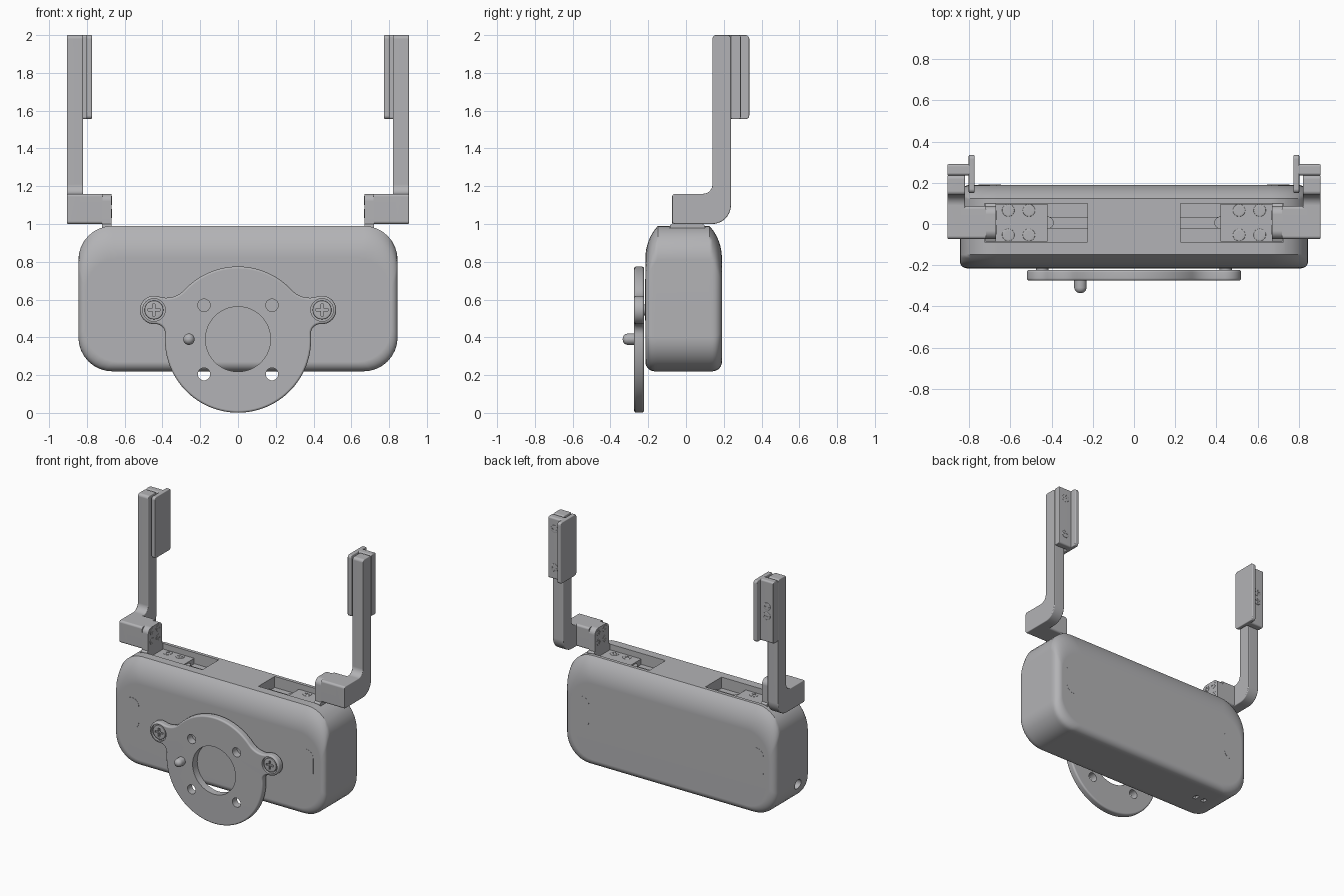
import bpy, bmesh, math
from math import pi, cos, sin, atan2, hypot, radians, sqrt
from mathutils import Vector

if "Cube" in bpy.data.objects:
    bpy.data.objects.remove(bpy.data.objects["Cube"])


def make(name, bm):
    bmesh.ops.recalc_face_normals(bm, faces=bm.faces)
    me = bpy.data.meshes.new(name)
    bm.to_mesh(me)
    bm.free()
    ob = bpy.data.objects.new(name, me)
    bpy.context.collection.objects.link(ob)
    return ob


def apply(ob, mod):
    bpy.context.view_layer.objects.active = ob
    bpy.ops.object.modifier_apply(modifier=mod.name)


def loft(name, rings):
    bm = bmesh.new()
    vs = [[bm.verts.new(p) for p in r] for r in rings]
    n = len(vs[0])
    for a, b in zip(vs, vs[1:]):
        for i in range(n):
            bm.faces.new((a[i], a[(i + 1) % n], b[(i + 1) % n], b[i]))
    bm.faces.new(vs[0])
    bm.faces.new(vs[-1])
    return make(name, bm)


def prism(name, pts, axis, a, b, bevel=0.0, limit=40):
    """Extrude a 2D outline along an axis from a to b."""
    place = {'x': lambda u, v, t: (t, u, v), 'y': lambda u, v, t: (u, t, v),
             'z': lambda u, v, t: (u, v, t)}[axis]
    ob = loft(name, [[place(u, v, t) for u, v in pts] for t in (a, b)])
    if bevel:
        m = ob.modifiers.new("bevel", 'BEVEL')
        m.width, m.segments, m.limit_method, m.angle_limit = bevel, 3, 'ANGLE', radians(limit)
        apply(ob, m)
    return ob


def rounded(corners, seg=8):
    """Outline from (u, v, radius) corners."""
    out, n = [], len(corners)
    for i, (u, v, r) in enumerate(corners):
        p = Vector((u, v))
        if r == 0:
            out.append((u, v))
            continue
        d0 = (Vector(corners[i - 1][:2]) - p).normalized()
        d1 = (Vector(corners[(i + 1) % n][:2]) - p).normalized()
        half = d0.angle(d1) / 2
        c = p + (d0 + d1).normalized() * r / sin(half)
        s, e = p + d0 * r / math.tan(half) - c, p + d1 * r / math.tan(half) - c
        out += arc(c, r, atan2(s.y, s.x), atan2(e.y, e.x), seg)
    return out


def arc(c, r, a0, a1, seg, ccw=False):
    d = (a1 - a0) % (2 * pi)
    if not ccw and d > pi:
        d -= 2 * pi
    return [(c[0] + r * cos(a0 + d * k / seg), c[1] + r * sin(a0 + d * k / seg)) for k in range(seg + 1)]


def rect(u0, u1, v0, v1, r=0.0):
    return rounded([(u0, v0, r), (u1, v0, r), (u1, v1, r), (u0, v1, r)])


def circle(u, v, r, n=32):
    return [(u + r * cos(2 * pi * k / n), v + r * sin(2 * pi * k / n)) for k in range(n)]


def cut(ob, cutter):
    m = ob.modifiers.new("cut", 'BOOLEAN')
    m.operation, m.object, m.solver = 'DIFFERENCE', cutter, 'EXACT'
    apply(ob, m)
    bpy.data.objects.remove(cutter)


# Unit cross-head screw, reused everywhere
screw_src = prism("screw_master", circle(0, 0, 1, 24), 'z', -0.4, 0.08, 0.07)
cut(screw_src, prism("c", rect(-.62, .62, -.13, .13), 'z', -.2, 1))
cut(screw_src, prism("c", rect(-.13, .13, -.62, .62), 'z', -.2, 1))
screw_mesh = screw_src.data
bpy.data.objects.remove(screw_src)


def screw(name, loc, direction, r):
    ob = bpy.data.objects.new(name, screw_mesh)
    bpy.context.collection.objects.link(ob)
    ob.location, ob.scale = loc, (r, r, r)
    ob.rotation_euler = Vector(direction).to_track_quat('Z', 'Y').to_euler()


# Housing: rounded rectangles lofted front to back, long arc along the top
def inset(d, depth, h):
    return h * (1 - sqrt(1 - (1 - d / depth) ** 2)) if d < depth else 0


def top_inset(d, depth=0.066, h=0.17):
    rho = (h * h + depth * depth) / (2 * depth)
    return h - sqrt(rho ** 2 - (rho - d) ** 2) if d < depth else 0


def ring(y, d, side):
    s, t, b = inset(d, side, side), top_inset(d), inset(d, 0.05, 0.05)
    return [(u, y, v) for u, v in rect(-0.845 + s, 0.845 - s, 0.22 + b, 0.99 - t, 0.18)]


steps = [0, .001, .004, .009, .016, .025, .036, .05, .066]
housing = loft("housing", [ring(-0.215 + d, d, 0.035) for d in steps]
               + [ring(0.19 - d, d, 0.05) for d in reversed(steps)])
cut(housing, prism("c", circle(-0.08, 0.38, 0.035), 'x', -0.9, -0.79))
for x in (-0.62, -0.55):
    cut(housing, prism("c", rect(x - .015, x + .015, -.02, .02), 'z', 0.1, 0.24))

for s, side in ((-1, "left"), (1, "right")):
    # Top pocket with guide rib
    cut(housing, prism("c", rect(*sorted((s * .225, s * .725)), -.087, .1), 'z', .91, 1.1))
    prism(side + "_guide_rib", rect(*sorted((s * .226, s * .43)), -.022, .033), 'z', .90, .925)
    prism(side + "_guide_boss", circle(s * .42, .006, .03), 'z', .90, .94)

    # Bracket: base plate and upright
    prism(side + "_bracket_base", rect(*sorted((s * .42, s * .68)), -.085, .098), 'z', .90, .95)
    prism(side + "_bracket_upright", rounded([(-.086, .9, 0), (.099, .9, 0), (.099, .995, .008),
          (.087, 1.0, 0), (.087, 1.16, .04), (-.073, 1.16, .04), (-.073, 1.0, 0), (-.086, .995, .008)]),
          'x', s * .67, s * .72)
    for x in (.51, .61):
        for y in (-.053, .066):
            screw(side + "_base_screw", (s * x, y, .95), (0, 0, 1), .03)
    for dy in (-.035, .035):
        for dz in (-.035, .035):
            screw(side + "_upright_screw", (s * .67, .007 + dy, 1.09 + dz), (-s, 0, 0), .024)

    # Arm: hinge block and bent bar
    prism(side + "_arm_block", rect(-.073, .087, 1.0, 1.16, .015), 'x', s * .718, s * .84)
    prism(side + "_arm_bar", rounded([(-.073, 1.0, .015), (.238, 1.0, .1), (.238, 2.0, .02),
          (.14, 2.0, .02), (.14, 1.16, .05), (-.073, 1.16, .015)], 10), 'x', s * .82, s * .905, .006)

    # Grip pad: inner plate plus strip behind the bar
    prism(side + "_pad_plate", rect(.15, .335, 1.555, 2.0, .02), 'x', s * .773, s * .802, .006)
    prism(side + "_pad_strip", rect(.236, .29, 1.555, 2.0, .012), 'x', s * .795, s * .905, .005)
    gap = .14 if s > 0 else .034
    for dz in (-gap, gap):
        screw(side + "_pad_screw", (s * .853, .29, 1.78 + dz), (0, 1, 0), .028)

    # Flush oval inlays on front and back of the housing
    for y0, y1 in ((-.2165, -.2), (.18, .1915)):
        prism(side + "_oval_inlay", rect(*sorted((s * .645, s * .755)), .49, .71, .054), 'y', y0, y1)

# Front plate: disc with two filleted ears
C, R, E, e = (0, 0.388), 0.387, (0.445, 0.545), 0.075


def fillet(f, sign):
    """Centre of a circle touching both the disc and the ear."""
    dx, dz = E[0] - C[0], E[1] - C[1]
    d = hypot(dx, dz)
    a = ((R + f) ** 2 - (e + f) ** 2 + d * d) / (2 * d)
    h = sqrt((R + f) ** 2 - a * a)
    return (C[0] + (a * dx - sign * h * dz) / d, C[1] + (a * dz + sign * h * dx) / d)


def ang(p, q):
    return atan2(q[1] - p[1], q[0] - p[0])


lo, hi = fillet(.05, -1), fillet(.13, 1)
half = (arc(C, R, -pi / 2, ang(C, lo), 30, True)
        + arc(lo, .05, ang(lo, C), ang(lo, E), 8)[1:]
        + arc(E, e, ang(E, lo), ang(E, hi), 24, True)[1:]
        + arc(hi, .13, ang(hi, E), ang(hi, C), 8)[1:]
        + arc(C, R, ang(C, hi), pi / 2, 20, True)[1:])
outline = half + [(-u, v) for u, v in reversed(half[1:-1])]
plate = prism("front_plate", outline, 'y', -.275, -.222, .012, 50)
cut(plate, prism("c", circle(0, .39, .172, 64), 'y', -.4, -.1))
for s in (-1, 1):
    for z in (.205, .57):
        cut(plate, prism("c", circle(s * .18, z, .033), 'y', -.4, -.1))
    # Counterbored plate screw and its standoff
    cut(plate, prism("c", circle(s * E[0], E[1], .06), 'y', -.4, -.258))
    screw("plate_screw", (s * E[0], -.266, E[1]), (0, -1, 0), .05)
    prism("plate_standoff", circle(s * E[0], E[1], .03), 'y', -.24, -.2)

# Locating pin with a domed tip
prism("locating_pin", circle(-.26, .39, .03), 'y', -.335, -.23, .026)

# Smooth shading with flat broad faces, one dark grey finish
bpy.ops.object.select_all(action='SELECT')
bpy.context.view_layer.objects.active = housing
bpy.ops.object.shade_smooth_by_angle(angle=radians(35))
grey = bpy.data.materials.new("dark_grey")
grey.diffuse_color = (0.45, 0.45, 0.465, 1)
grey.use_nodes = True
grey.node_tree.nodes["Principled BSDF"].inputs["Base Color"].default_value = grey.diffuse_color
for ob in bpy.context.selected_objects:
    ob.data.materials.clear()
    ob.data.materials.append(grey)
    if ob.data != screw_mesh:
        ob.modifiers.new("flat_normals", 'WEIGHTED_NORMAL').keep_sharp = True
